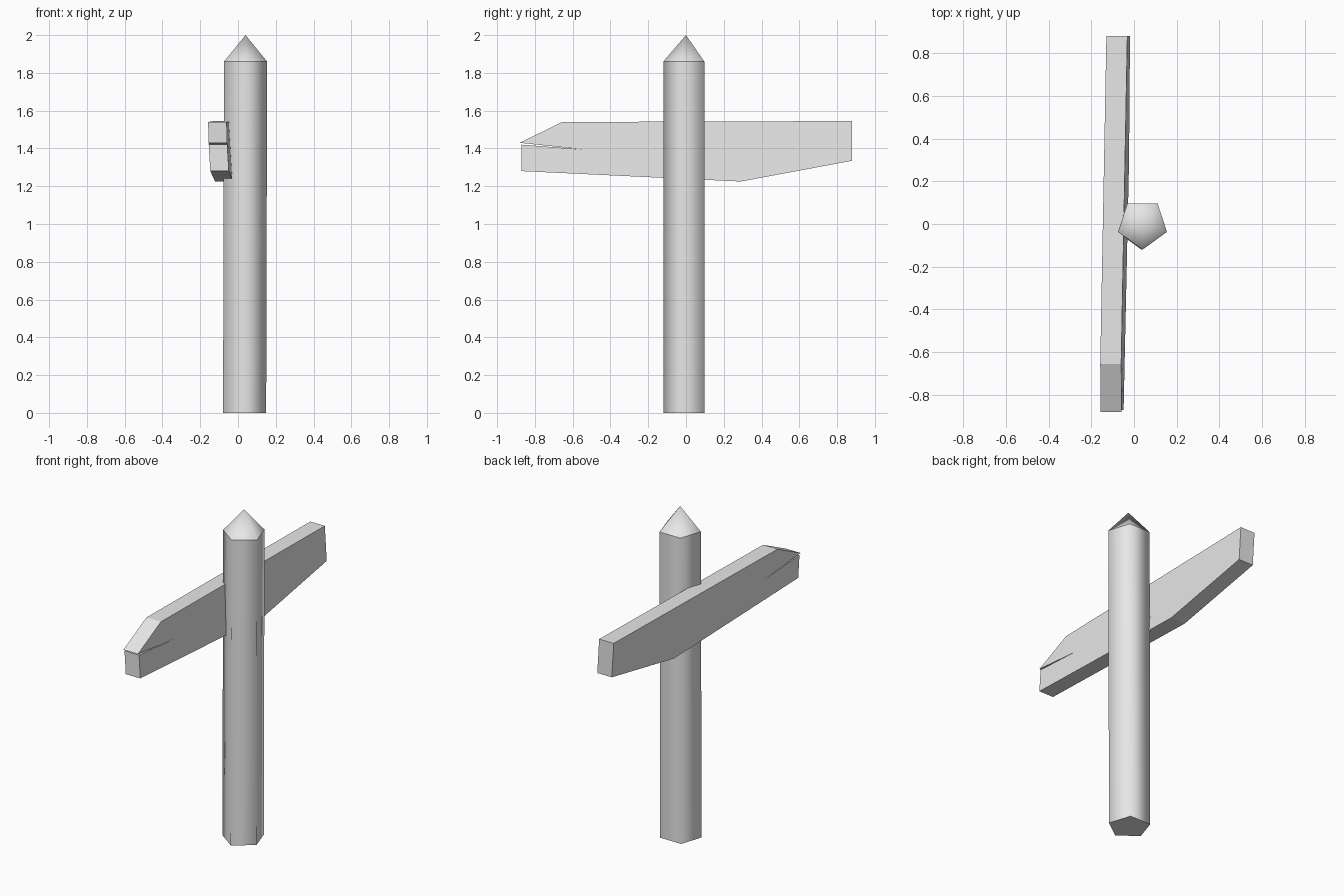
import bpy, bmesh
from math import sin, cos, pi

cube = bpy.data.objects.get("Cube")
if cube:
    bpy.data.objects.remove(cube)

grey = bpy.data.materials.new("plain_grey")
grey.use_nodes = True
colour = (0.8, 0.8, 0.8, 1)
grey.diffuse_color = colour
grey.node_tree.nodes["Principled BSDF"].inputs["Base Color"].default_value = colour


def finish(name, bm):
    bmesh.ops.recalc_face_normals(bm, faces=bm.faces)
    mesh = bpy.data.meshes.new(name)
    bm.to_mesh(mesh)
    bm.free()
    mesh.materials.append(grey)
    obj = bpy.data.objects.new(name, mesh)
    bpy.context.collection.objects.link(obj)
    return obj


def ring(bm, cx, radius, z, sides=5):
    angles = [2 * pi * i / sides - pi / 2 for i in range(sides)]
    return [bm.verts.new((cx + radius * cos(a), radius * sin(a), z)) for a in angles]


# Five-sided post with a pointed top; hard edges at the rims
bm = bmesh.new()
base = ring(bm, 0.035, 0.12, 0)
rim = ring(bm, 0.04, 0.12, 1.86)
tip = bm.verts.new((0.04, 0, 2))
bm.faces.new(base)
for i in range(5):
    j = (i + 1) % 5
    bm.faces.new((base[i], base[j], rim[j], rim[i])).smooth = True
    bm.faces.new((rim[i], rim[j], tip)).smooth = True
    bm.edges.get((rim[i], rim[j])).smooth = False
    bm.edges.get((base[i], base[j])).smooth = False
finish("post", bm)

# Split sign board: side outline as (y, z), front end notched by a crack
outline = [(-0.87, 1.28), (-0.87, 1.42), (-0.55, 1.395), (-0.88, 1.43),
           (-0.655, 1.54), (0.88, 1.545), (0.88, 1.335), (0.29, 1.225)]
thickness = 0.098


def board_x(y, z):
    # the board is slightly turned and leans outward at the top
    return -0.129 - 0.019 * (0.88 - y) + 0.06 * (1.54 - z)


bm = bmesh.new()
outer = [bm.verts.new((board_x(y, z), y, z)) for y, z in outline]
inner = [bm.verts.new((board_x(y, z) + thickness, y, z)) for y, z in outline]
bm.faces.new(outer)
bm.faces.new(inner[::-1])
for i in range(len(outline)):
    j = (i + 1) % len(outline)
    bm.faces.new((outer[i], outer[j], inner[j], inner[i]))
finish("sign_board", bm)
